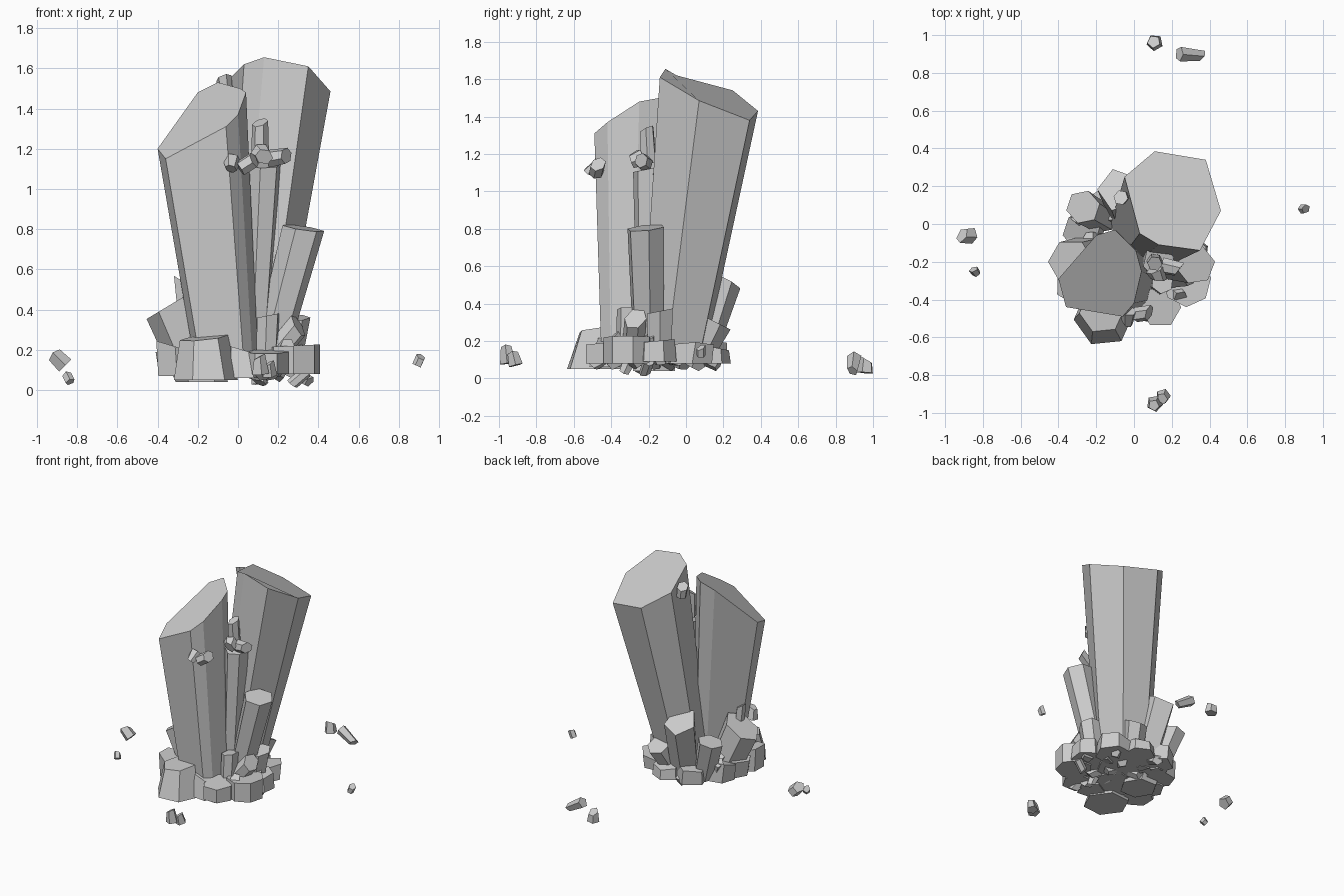
import bpy, math, random
from mathutils import Vector

random.seed(4)


def prism(name, bottom, top):
    """Closed flat-faced prism between two rings of equal length."""
    n = len(top)
    faces = [tuple(range(n))[::-1], tuple(range(n, 2 * n))]
    faces += [(i, (i + 1) % n, n + (i + 1) % n, n + i) for i in range(n)]
    me = bpy.data.meshes.new(name)
    me.from_pydata([tuple(p) for p in bottom + top], [], faces)
    ob = bpy.data.objects.new(name, me)
    bpy.context.collection.objects.link(ob)
    return ob


def big_crystal(name, top, base, scale):
    """Large crystal: top ring is given, the base is a shrunken copy of it."""
    cx = (min(p[0] for p in top) + max(p[0] for p in top)) / 2
    cy = (min(p[1] for p in top) + max(p[1] for p in top)) / 2
    low = [(base[0] + (x - cx) * scale, base[1] + (y - cy) * scale, base[2])
           for x, y, z in top]
    prism(name, low, top)


def crystal(name, base, top, r0, r1, sides=6, slope=(0, 0), turn=0):
    """Leaning crystal with level base and a sloped flat tip."""
    low, high = [], []
    for i in range(sides):
        a = turn + math.tau * i / sides
        c, s = math.cos(a), math.sin(a)
        low.append((base[0] + r0 * c, base[1] + r0 * s, base[2]))
        high.append((top[0] + r1 * c, top[1] + r1 * s,
                     top[2] + r1 * (slope[0] * c + slope[1] * s)))
    prism(name, low, high)


def shard(name, a, b, r0, r1, sides=6):
    """Small crystal square to its own axis, with a skewed tip."""
    a, b = Vector(a), Vector(b)
    q = (b - a).to_track_quat('Z', 'Y')
    t = random.uniform(0, 1)
    rings = []
    for p, r, k in ((a, r0, 0), (b, r1, 0.5)):
        rings.append([p + q @ Vector((r * math.cos(t + math.tau * i / sides),
                                      r * math.sin(t + math.tau * i / sides),
                                      k * r * math.cos(math.tau * i / sides)))
                      for i in range(sides)])
    prism(name, *rings)


# Two main crystals
big_crystal("large_back_crystal",
            [(.35, -.14, 1.61), (.46, .07, 1.485), (.38, .34, 1.38), (.11, .385, 1.43),
             (-.05, .25, 1.54), (.03, -.05, 1.62), (.13, -.11, 1.655)],
            (.04, -.075, .08), .64)
big_crystal("large_front_crystal",
            [(-.4, -.29, 1.2), (-.36, -.44, 1.15), (-.06, -.49, 1.31), (0, -.42, 1.37),
             (.04, -.25, 1.48), (.01, -.14, 1.5), (-.1, -.03, 1.53), (-.2, -.06, 1.48)],
            (-.05, -.29, .07), .7)

# Medium leaning crystals: base, tip, radii, sides, tip slope, turn
medium = [
    ("middle_crystal", (.08, -.2, .1), (.13, -.2, 1.12), .06, .085, 6, (0, .2), .3),
    ("right_crystal", (.14, -.2, .1), (.325, -.215, .805), .085, .105, 6, (-.15, .1), .15),
    ("left_crystal", (-.18, -.17, .04), (-.335, -.2, .425), .13, .12, 6, (.6, 0), 0),
    ("back_crystal", (-.04, .05, .08), (-.08, .18, .54), .1, .115, 5, (.1, -.5), .6),
    ("back_left_crystal", (-.17, .03, .08), (-.27, .09, .4), .08, .09, 6, (.2, 0), .2),
    ("left_spike", (-.24, -.24, .1), (-.29, -.25, .55), .04, .035, 5, (-.6, 0), 0),
    ("back_right_crystal", (.07, .06, .08), (.12, .16, .3), .07, .08, 6, (0, -.5), .3),
    ("front_spike", (.14, -.32, .1), (.15, -.31, .37), .055, .06, 6, (.2, 0), .4),
    ("right_stub", (.24, -.14, .1), (.28, -.14, .36), .07, .08, 6, (0, .2), 0),
]
for m in medium:
    crystal(*m)

# Base blocks
blocks = [
    ((-.16, -.49, .05), (-.17, -.46, .26), .16, .12, 6, (.1, .1), .1),
    ((-.3, -.32, .07), (-.31, -.32, .215), .11, .11, 6, (-.3, 0), .5),
    ((.03, -.43, .06), (.02, -.41, .2), .1, .08, 5, (-.3, 0), .2),
    ((.14, -.44, .08), (.14, -.44, .19), .11, .11, 6, (0, .1), 0),
    ((.28, -.31, .08), (.28, -.31, .22), .13, .13, 7, (.05, 0), .2),
    ((.29, -.16, .09), (.29, -.16, .2), .11, .1, 6, (0, .1), .4),
    ((.2, .02, .08), (.21, .04, .17), .13, .12, 6, (.2, 0), .1),
    ((.06, .13, .08), (.06, .13, .17), .11, .1, 6, (0, -.2), .6),
    ((-.12, .1, .08), (-.13, .11, .19), .12, .11, 5, (.1, 0), .3),
    ((-.26, -.04, .08), (-.28, -.04, .2), .11, .1, 6, (0, .3), .2),
    ((-.27, -.18, .07), (-.29, -.18, .2), .12, .12, 6, (.1, 0), 0),
    ((.16, -.24, .09), (.16, -.24, .17), .12, .11, 6, (0, 0), 0),
]
for i, b in enumerate(blocks):
    crystal(f"base_block_{i}", *b)

# Small chips around and under the base
for i in range(24):
    a = 2.4 * i + random.uniform(-.15, .15)
    rr = .3 * math.sqrt((i + .5) / 24)
    p = Vector((rr * math.cos(a), -.16 + rr * math.sin(a), .11))
    d = Vector((.07 * math.cos(a), .07 * math.sin(a), random.choice((-.04, -.01, .12))))
    shard(f"base_chip_{i}", p, p + d, .045, .035, 5)
shard("front_lean_chip", (.2, -.28, .2), (.3, -.27, .32), .06, .06)
shard("low_chip_left", (.1, -.3, .1), (.11, -.33, .035), .04, .03)
shard("low_chip_right", (.34, -.2, .09), (.27, -.22, .03), .03, .03)

# Small crystals growing on the large ones
for i, s in enumerate([
        ((-.03, -.46, 1.14), (-.035, -.52, 1.1), .045, .03),
        ((.01, -.48, 1.1), (.08, -.47, 1.145), .04, .04),
        ((.11, -.2, 1.15), (.11, -.21, 1.33), .045, .04),
        ((.15, -.22, 1.15), (.24, -.24, 1.165), .045, .04),
        ((.11, -.24, 1.18), (.13, -.29, 1.16), .05, .04),
        ((-.06, .14, 1.47), (-.07, .14, 1.55), .035, .04)]):
    shard(f"growth_{i}", *s)

# Loose floating fragments
for i, s in enumerate([
        ((-.86, -.06, .12), (-.91, -.06, .17), .045, .04),
        ((-.835, -.26, .04), (-.85, -.24, .07), .025, .025),
        ((.89, .08, .12), (.91, .08, .165), .025, .025),
        ((.11, .96, .03), (.105, .965, .1), .045, .035),
        ((.24, .9, .11), (.355, .89, .04), .04, .03),
        ((.11, -.95, .08), (.105, -.96, .165), .045, .03),
        ((.155, -.91, .07), (.15, -.925, .13), .04, .03)]):
    shard(f"loose_fragment_{i}", *s, sides=5)
